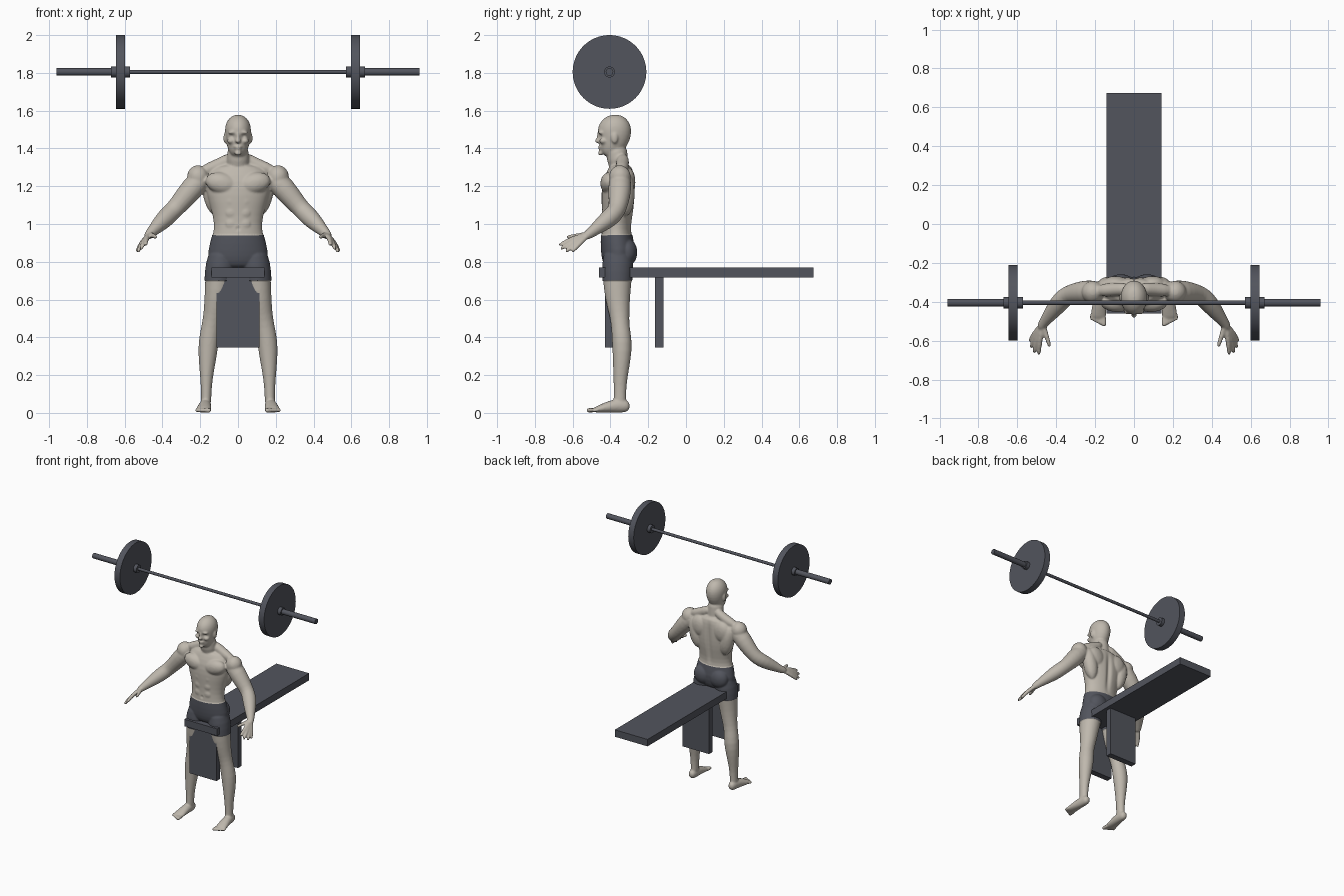
import bpy, bmesh, math
from mathutils import Vector, Matrix

cube = bpy.data.objects.get("Cube")
if cube:
    bpy.data.objects.remove(cube, do_unlink=True)


def material(name, colour):
    mat = bpy.data.materials.new(name)
    mat.use_nodes = True
    mat.diffuse_color = (*colour, 1)
    mat.node_tree.nodes["Principled BSDF"].inputs["Base Color"].default_value = (*colour, 1)
    return mat


skin = material("pale stone skin", (0.52, 0.48, 0.42))
dark = material("dark slate", (0.085, 0.09, 0.11))


def add_object(name, bm, *mats):
    bmesh.ops.recalc_face_normals(bm, faces=bm.faces)
    mesh = bpy.data.meshes.new(name)
    bm.to_mesh(mesh)
    bm.free()
    for mat in mats:
        mesh.materials.append(mat)
    obj = bpy.data.objects.new(name, mesh)
    bpy.context.collection.objects.link(obj)
    return obj


def box(name, low, high):
    low, high = Vector(low), Vector(high)
    bm = bmesh.new()
    place = Matrix.Translation((low + high) / 2) @ Matrix.Diagonal((*(high - low), 1))
    bmesh.ops.create_cube(bm, size=1, matrix=place)
    return add_object(name, bm, dark)


def rod(name, x0, x1, radius, sides=32):
    """Cylinder on the barbell axis, running along x."""
    bm = bmesh.new()
    place = Matrix.Translation(((x0 + x1) / 2, -0.405, 1.805)) @ Matrix.Rotation(math.pi / 2, 4, 'Y')
    bmesh.ops.create_cone(bm, cap_ends=True, segments=sides, radius1=radius, radius2=radius,
                          depth=abs(x1 - x0), matrix=place)
    obj = add_object(name, bm, dark)
    bpy.ops.object.select_all(action='DESELECT')
    obj.select_set(True)
    bpy.context.view_layer.objects.active = obj
    bpy.ops.object.shade_smooth_by_angle(angle=math.radians(30))


def loft(bm, rings, sides=16):
    """Closed tube through rings of (x, y, z, side radius, depth radius)."""
    centres = [Vector(r[:3]) for r in rings]
    loops = []
    for i, ring in enumerate(rings):
        along = (centres[min(i + 1, len(rings) - 1)] - centres[max(i - 1, 0)]).normalized()
        across = Vector((1, 0, 0))
        across = (across - along * across.dot(along)).normalized()
        depth = along.cross(across)
        loops.append([])
        for k in range(sides):
            a = math.tau * k / sides
            point = centres[i] + across * math.cos(a) * ring[3] + depth * math.sin(a) * ring[-1]
            loops[-1].append(bm.verts.new(point))
    for a, b in zip(loops, loops[1:]):
        for k in range(sides):
            n = (k + 1) % sides
            bm.faces.new((a[k], a[n], b[n], b[k]))
    bm.faces.new(loops[0])
    bm.faces.new(loops[-1])


def blob(bm, centre, radii, turn=0):
    place = Matrix.Translation(centre) @ Matrix.Rotation(turn, 4, 'Y') @ Matrix.Diagonal((*radii, 1))
    bmesh.ops.create_icosphere(bm, subdivisions=2, radius=1, matrix=place)


# Bench
box("bench_board", (-0.141, -0.46, 0.716), (0.141, 0.675, 0.77))
box("bench_front_leg", (-0.115, -0.43, 0.345), (0.115, -0.385, 0.72))
box("bench_rear_leg", (-0.115, -0.165, 0.345), (0.115, -0.12, 0.72))

# Barbell
rod("bar_shaft", -0.6, 0.6, 0.011)
for side, s in (("left", 1), ("right", -1)):
    rod(side + "_inner_collar", s * 0.572, s * 0.6, 0.03)
    rod(side + "_plate", s * 0.598, s * 0.645, 0.195, 64)
    rod(side + "_outer_collar", s * 0.643, s * 0.672, 0.029)
    rod(side + "_sleeve", s * 0.64, s * 0.96, 0.02)

# Left half of the figure: leg, foot and toes
bm = bmesh.new()
loft(bm, [(0.08, -0.36, 0.88, 0.06, 0.07), (0.092, -0.362, 0.78, 0.08, 0.082),
          (0.102, -0.364, 0.7, 0.074, 0.078), (0.115, -0.362, 0.6, 0.064, 0.066),
          (0.13, -0.352, 0.52, 0.054, 0.054), (0.143, -0.348, 0.46, 0.05, 0.048),
          (0.157, -0.337, 0.37, 0.056, 0.055), (0.163, -0.34, 0.28, 0.047, 0.048),
          (0.167, -0.348, 0.18, 0.033, 0.037), (0.168, -0.35, 0.1, 0.027, 0.032),
          (0.17, -0.35, 0.03, 0.03, 0.038)])
loft(bm, [(0.17, -0.295, 0.03, 0.024, 0.026), (0.171, -0.34, 0.04, 0.031, 0.04),
          (0.176, -0.4, 0.034, 0.035, 0.034), (0.182, -0.46, 0.02, 0.042, 0.02),
          (0.184, -0.49, 0.014, 0.04, 0.014)])
for i in range(5):
    x, r = 0.155 + 0.016 * i, 0.014 - 0.001 * i
    tip = -0.528 + 0.008 * i
    loft(bm, [(x, -0.46, 0.016, r), (x, tip + 0.015, 0.014, r), (x, tip, 0.012, r)], 8)

# Arm, palm and fingers
wrist = (0.47, -0.515, 0.945)
loft(bm, [(0.16, -0.345, 1.275, 0.045), (0.22, -0.35, 1.215, 0.064), (0.27, -0.352, 1.155, 0.06),
          (0.325, -0.36, 1.09, 0.05), (0.355, -0.375, 1.06, 0.05), (0.39, -0.412, 1.025, 0.05),
          (0.435, -0.47, 0.98, 0.036), (*wrist, 0.025), (0.482, -0.54, 0.93, 0.022)])
fingers = [((0.455, -0.56, 0.94), (0.432, -0.635, 0.93)), ((0.485, -0.605, 0.922), (0.49, -0.675, 0.885)),
           ((0.498, -0.597, 0.91), (0.515, -0.668, 0.865)), ((0.508, -0.583, 0.9), (0.531, -0.64, 0.85)),
           ((0.514, -0.565, 0.895), (0.537, -0.605, 0.852))]
for knuckle, tip in fingers:
    middle = Vector(knuckle).lerp(Vector(tip), 0.6)
    loft(bm, [(*wrist, 0.018), (*knuckle, 0.0145), (*middle, 0.0125), (*tip, 0.0105)], 8)

# Shoulder, chest, back and seat muscles
loft(bm, [(0.02, -0.335, 1.36, 0.035), (0.1, -0.335, 1.31, 0.035), (0.2, -0.345, 1.275, 0.035)])
blob(bm, (0.212, -0.35, 1.248), (0.062, 0.062, 0.068))
blob(bm, (0.085, -0.405, 1.215), (0.095, 0.052, 0.062), -0.25)
blob(bm, (0.135, -0.32, 1.16), (0.055, 0.052, 0.13), 0.2)
blob(bm, (0.095, -0.305, 1.22), (0.075, 0.04, 0.085))
blob(bm, (0.068, -0.312, 0.85), (0.075, 0.054, 0.075))
for z in (1.0, 1.06, 1.12):
    blob(bm, (0.034, -0.434, z), (0.033, 0.012, 0.03))

# Ear, brow and cheek
blob(bm, (0.068, -0.378, 1.455), (0.01, 0.019, 0.032))
blob(bm, (0.028, -0.451, 1.485), (0.028, 0.016, 0.01), 0.1)
blob(bm, (0.037, -0.437, 1.44), (0.022, 0.024, 0.018))

# Mirror to the right half
copy = bmesh.ops.duplicate(bm, geom=bm.verts[:] + bm.edges[:] + bm.faces[:])["geom"]
for item in copy:
    if isinstance(item, bmesh.types.BMVert):
        item.co.x *= -1

# Torso, neck and head
torso = [(0.76, -0.362, 0.1, 0.06), (0.8, -0.36, 0.155, 0.08), (0.86, -0.358, 0.158, 0.09),
         (0.94, -0.37, 0.133, 0.08), (1.0, -0.366, 0.125, 0.077), (1.08, -0.36, 0.143, 0.086),
         (1.15, -0.36, 0.165, 0.09), (1.22, -0.357, 0.175, 0.086), (1.28, -0.345, 0.16, 0.07),
         (1.32, -0.345, 0.09, 0.055)]
neck = [(1.27, -0.345, 0.06, 0.05), (1.34, -0.365, 0.06, 0.056), (1.43, -0.37, 0.056, 0.06)]
head = [(1.362, -0.432, 0.026, 0.026), (1.385, -0.412, 0.048, 0.054), (1.42, -0.392, 0.06, 0.074),
        (1.46, -0.38, 0.067, 0.087), (1.5, -0.378, 0.071, 0.091), (1.535, -0.375, 0.064, 0.08),
        (1.562, -0.375, 0.046, 0.057), (1.579, -0.375, 0.02, 0.025)]
for rings in (torso, neck, head):
    loft(bm, [(0, y, z, a, b) for z, y, a, b in rings], 24)
blob(bm, (0, -0.465, 1.44), (0.016, 0.02, 0.014))
blob(bm, (0, -0.46, 1.462), (0.009, 0.015, 0.03))
blob(bm, (0, -0.453, 1.41), (0.024, 0.015, 0.006))
blob(bm, (0, -0.451, 1.399), (0.02, 0.015, 0.006))
blob(bm, (0, -0.452, 1.375), (0.02, 0.015, 0.014))

# Fuse the parts into one smooth skin
body = add_object("athlete_body", bm, skin, dark)
body.modifiers.new("Round", 'SUBSURF').levels = 1
fuse = body.modifiers.new("Fuse", 'REMESH')
fuse.mode = 'VOXEL'
fuse.voxel_size = 0.006
soften = body.modifiers.new("Soften", 'SMOOTH')
soften.factor = 0.5
soften.iterations = 5
bm = bmesh.new()
bm.from_object(body, bpy.context.evaluated_depsgraph_get())
body.modifiers.clear()

# Press in the eye sockets, navel and spine
dents = [(Vector((s * 0.028, -0.455, 1.465)), 0.013, 0.008) for s in (-1, 1)]
dents.append((Vector((0, -0.44, 0.975)), 0.01, 0.008))
for v in bm.verts:
    for centre, size, push in dents:
        v.co.y += push * math.exp(-((v.co - centre).length / size) ** 2)
    if v.co.y > -0.33 and 0.95 < v.co.z < 1.3:
        fade = math.sin(math.pi * (v.co.z - 0.95) / 0.35)
        v.co.y -= 0.014 * fade * math.exp(-(v.co.x / 0.018) ** 2)

# Shorts: cut clean hems, colour the band and lift it slightly
hem, waist = 0.7, 0.94
for z in (hem, waist):
    bmesh.ops.bisect_plane(bm, geom=bm.verts[:] + bm.edges[:] + bm.faces[:], dist=0.0001,
                           plane_co=(0, 0, z), plane_no=(0, 0, 1))
bm.normal_update()
cloth = set()
for f in bm.faces:
    f.smooth = True
    c = f.calc_center_median()
    f.material_index = int(hem < c.z < waist and abs(c.x) < 0.3)
    if f.material_index:
        cloth.update(f.verts)
for v, normal in [(v, v.normal.copy()) for v in cloth]:
    v.co += normal * 0.004
bm.to_mesh(body.data)
bm.free()
